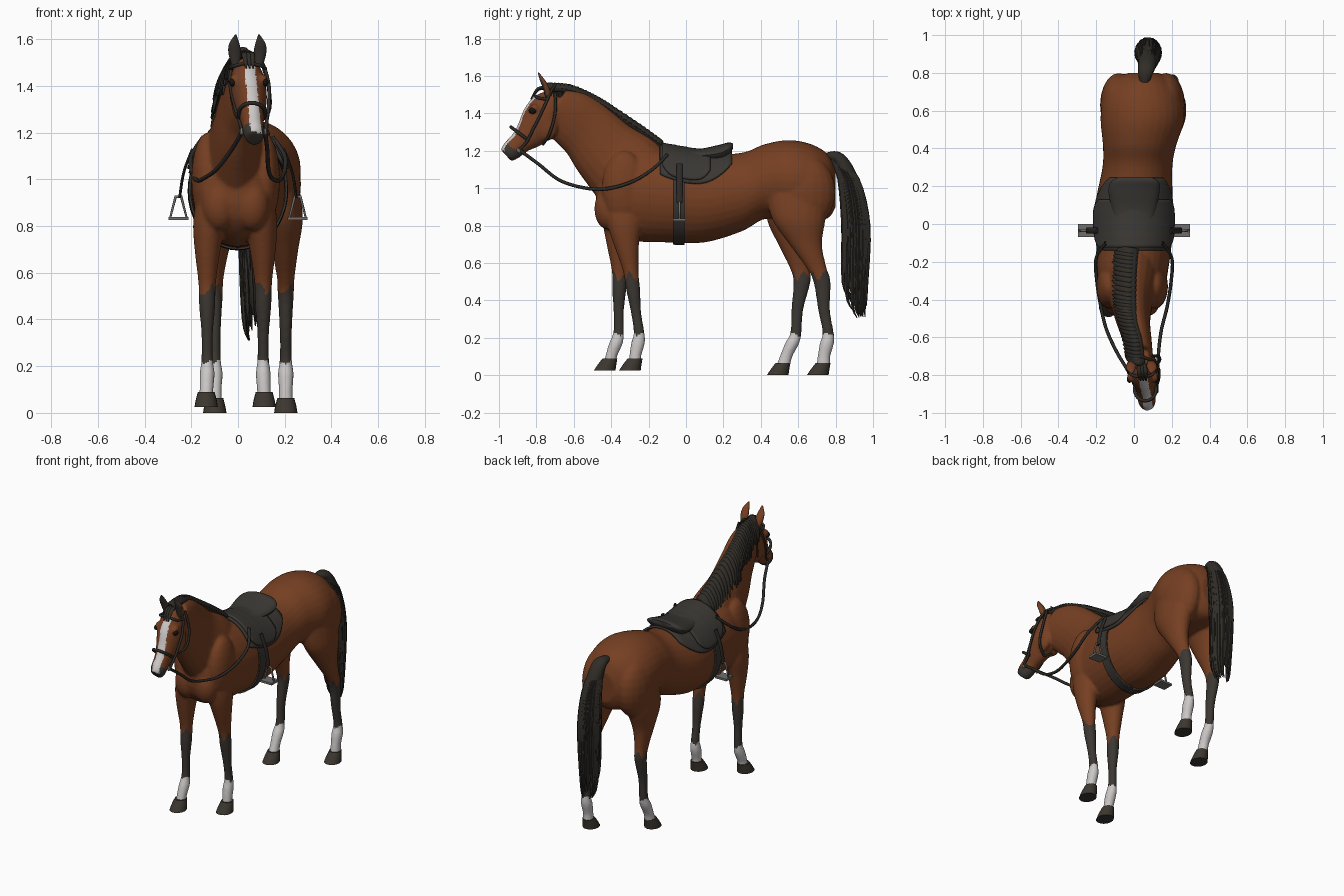
import bpy, bmesh, math, random
from mathutils import Vector, Matrix

random.seed(4)
cube = bpy.data.objects.get("Cube")
if cube:
    bpy.data.objects.remove(cube, do_unlink=True)

X, Y, Z = Vector((1, 0, 0)), Vector((0, 1, 0)), Vector((0, 0, 1))


def material(name, r, g, b, rough=0.8):
    mat = bpy.data.materials.new(name)
    mat.use_nodes = True
    mat.diffuse_color = (r, g, b, 1)
    shader = mat.node_tree.nodes["Principled BSDF"]
    shader.inputs["Base Color"].default_value = (r, g, b, 1)
    shader.inputs["Roughness"].default_value = rough
    return mat


coat = material("bay coat", 0.18, 0.05, 0.016)
points = material("dark points", 0.045, 0.038, 0.032)
white = material("white markings", 0.6, 0.57, 0.57)
hair = material("dark hair", 0.03, 0.026, 0.021)
leather = material("dark leather", 0.042, 0.038, 0.033)
bridle_leather = material("bridle leather", 0.026, 0.023, 0.02)
horn = material("hoof horn", 0.045, 0.037, 0.028)
metal = material("stirrup metal", 0.16, 0.155, 0.15, 0.4)
eye_dark = material("eye", 0.008, 0.007, 0.006, 0.3)


def spline(rows, steps):
    """Catmull-Rom interpolation of rows of numbers."""
    rows = [Vector(r) for r in rows]
    ext = [rows[0]] + rows + [rows[-1]]
    out = []
    for a, b, c, d in zip(ext, ext[1:], ext[2:], ext[3:]):
        for i in range(steps):
            t = i / steps
            out.append(0.5 * (2 * b + (c - a) * t + (2 * a - 5 * b + 4 * c - d) * t ** 2
                              + (3 * b - a - 3 * c + d) * t ** 3))
    return out + [rows[-1]]


def loft(bm, rows, side=X, axis=None, steps=5, sides=20):
    """Closed tube through rows of (x, y, z, half width, half depth)."""
    pts = spline(rows, steps)
    centres = [Vector(p[:3]) for p in pts]
    rings = []
    for i, p in enumerate(pts):
        along = axis or centres[min(i + 1, len(pts) - 1)] - centres[max(i - 1, 0)]
        up = along.cross(side).normalized()
        angles = [math.tau * k / sides for k in range(sides)]
        rings.append([bm.verts.new(centres[i] + side * p[3] * math.cos(a) + up * p[4] * math.sin(a))
                      for a in angles])
    for a, b in zip(rings, rings[1:]):
        for k in range(sides):
            n = (k + 1) % sides
            bm.faces.new((a[k], a[n], b[n], b[k]))
    bm.faces.new(rings[0])
    bm.faces.new(rings[-1])


def ball(bm, centre, radii):
    bmesh.ops.create_uvsphere(bm, u_segments=20, v_segments=12, radius=1,
                              matrix=Matrix.Translation(centre) @ Matrix.Diagonal((*radii, 1)))


def finish(name, bm, *mats):
    bmesh.ops.recalc_face_normals(bm, faces=bm.faces[:])
    mesh = bpy.data.meshes.new(name)
    bm.to_mesh(mesh)
    bm.free()
    obj = bpy.data.objects.new(name, mesh)
    bpy.context.collection.objects.link(obj)
    for m in mats:
        mesh.materials.append(m)
    mesh.shade_smooth()
    mesh.set_sharp_from_angle(angle=math.radians(50))
    return obj


def strap(name, path, radius, mat=bridle_leather, cyclic=False, steps=6):
    curve = bpy.data.curves.new(name, "CURVE")
    curve.dimensions = "3D"
    curve.bevel_depth = radius
    curve.bevel_resolution = 2
    pts = spline(path, steps)
    line = curve.splines.new("POLY")
    line.points.add(len(pts) - 1)
    for p, co in zip(line.points, pts):
        p.co = (*co, 1)
    line.use_cyclic_u = cyclic
    curve.materials.append(mat)
    obj = bpy.data.objects.new(name, curve)
    bpy.context.collection.objects.link(obj)


# Trunk, neck and head
body = bmesh.new()
trunk = [(-.01, -.48, .95, .05, .06), (-.01, -.455, .95, .11, .13), (-.01, -.38, .975, .165, .225),
         (-.01, -.25, .975, .19, .26), (0, -.1, .96, .2, .25), (0, .1, .945, .205, .235),
         (.018, .3, .98, .185, .21), (.03, .42, 1.035, .195, .2), (.045, .55, 1.04, .222, .217),
         (.045, .67, 1.03, .21, .205), (.047, .76, 1.01, .15, .17), (.05, .8, 1.0, .08, .1)]
loft(body, trunk, axis=Y, sides=32)
loft(body, [(-.01, -.2, .98, .14, .2), (-.01, -.3, 1.08, .14, .22), (-.01, -.42, 1.19, .108, .19),
            (0, -.52, 1.3, .086, .165), (.02, -.62, 1.38, .074, .15), (.037, -.7, 1.43, .064, .11)])
loft(body, [(.037, -.7, 1.5, .04, .045), (.04, -.735, 1.44, .07, .095), (.047, -.775, 1.365, .077, .108),
            (.055, -.825, 1.3, .064, .09), (.062, -.885, 1.245, .048, .062),
            (.068, -.935, 1.2, .047, .055), (.07, -.962, 1.175, .035, .042)])

# Legs and hooves: each left leg is the mirrored right leg set further back
front_rows = [(.124, -.405, .06, .03, .036), (.123, -.4, .1, .03, .032), (.12, -.375, .17, .032, .037),
              (.12, -.36, .23, .025, .029), (.12, -.36, .34, .025, .028), (.12, -.357, .46, .035, .038),
              (.12, -.355, .56, .038, .042), (.118, -.357, .7, .056, .068), (.11, -.35, .82, .07, .095),
              (.1, -.34, .95, .06, .1)]
hind_rows = [(.152, .52, .05, .032, .038), (.152, .535, .1, .03, .034), (.152, .567, .17, .034, .038),
             (.152, .588, .23, .026, .03), (.152, .595, .35, .026, .032), (.152, .62, .5, .034, .046),
             (.152, .607, .58, .038, .055), (.148, .58, .7, .058, .088), (.14, .575, .83, .085, .142),
             (.11, .6, .97, .1, .17)]
for part, mid, rows, lag, floor in (("front", -.012, front_rows, .13, .025),
                                    ("hind", .0525, hind_rows, .205, 0)):
    for name, s in (("right", -1), ("left", 1)):
        placed = [(mid + s * x, y + (lag * (.95 - z) / .86 if s > 0 else 0), z, w, h)
                  for x, y, z, w, h in rows]
        loft(body, placed, axis=Z)
        x, y = placed[0][:2]
        hoof = bmesh.new()
        loft(hoof, [(x, y - .03, floor, .05, .058), (x, y - .018, floor + .03, .045, .05),
                    (x, y - .002, floor + .064, .036, .04)], axis=Z, steps=3)
        finish(f"{part}_{name}_hoof", hoof, horn)

# Muscle masses
for s in (-1, 1):
    ball(body, (-.01 + s * .07, -.42, .89), (.075, .07, .11))
    ball(body, (-.01 + s * .12, -.33, 1.0), (.07, .12, .2))
    ball(body, (.045 + s * .125, .63, .98), (.1, .17, .2))
    ball(body, (.047 + s * .04, -.75, 1.33), (.035, .065, .08))
    ball(body, (.046 + s * .062, -.81, 1.425), (.02, .03, .025))
rough = finish("body", body)
remesh = rough.modifiers.new("Merge", "REMESH")
remesh.mode = "VOXEL"
remesh.voxel_size = .0085
soften = rough.modifiers.new("Soften", "SMOOTH")
soften.iterations = 6
graph = bpy.context.evaluated_depsgraph_get()
skin = bpy.data.meshes.new_from_object(rough.evaluated_get(graph))
rough.modifiers.clear()
rough.data = skin
skin.materials.clear()
for m in (coat, points, white):
    skin.materials.append(m)


def head_x(z):
    return .04 + (1.5 - z) * .1


# Coat markings: socks, dark lower legs, blaze and muzzle
for f in skin.polygons:
    c, n = f.center, f.normal
    jag = math.sin(70 * c.x + 90 * c.y)
    f.material_index = 0
    if c.z < .22 + .008 * jag:
        f.material_index = 2
    elif c.z < .53 + .025 * jag:
        f.material_index = 1
    elif c.y < -.74 and c.z > 1.1:
        blaze = n.dot(Vector((0, -.82, .57))) > .5 and abs(c.x - head_x(c.z) - .008) < .023
        if blaze and 1.19 < c.z < 1.49:
            f.material_index = 2
        elif -.57 * c.y - .82 * c.z > -.468:
            f.material_index = 1
skin.shade_smooth()

# Ears and eyes
for name, s in (("right", -1), ("left", 1)):
    ear = bmesh.new()
    ex = .04 + s * .05
    loft(ear, [(ex, -.735, 1.49, .018, .018), (ex + s * .004, -.75, 1.54, .027, .017),
               (ex + s * .006, -.77, 1.58, .022, .012), (ex, -.79, 1.618, .004, .003)], sides=14)
    ear = finish(name + "_ear", ear, coat, points)
    for f in ear.data.polygons:
        f.material_index = int(f.normal.y < -.3)
    eye = bmesh.new()
    ball(eye, (.046 + s * .07, -.82, 1.415), (.014, .021, .018))
    finish(name + "_eye", eye, eye_dark)

# Mane and forelock
mane = bmesh.new()
crest = spline([(.035, -.73, 1.535), (.02, -.62, 1.525), (-.008, -.5, 1.475), (-.015, -.4, 1.415),
                (-.012, -.25, 1.315), (-.005, -.14, 1.235)], 6)
loft(mane, [(*p, .024, .02) for p in crest], steps=1, sides=10)
for i, p in enumerate(crest):
    k = .75 + .3 * i / len(crest)
    run = (crest[min(i + 1, len(crest) - 1)] - crest[max(i - 1, 0)]).normalized()
    drop = random.uniform(.1, .17)
    tufts = [(.025, 0, -.005, .012, .008), (-.02, 0, .018, .021, .014),
             (-.075, .012, -.045, .02, .013), (-.105, .025, -drop, .004, .004)]
    loft(mane, [(p.x + k * a, p.y + b, p.z + c, w, h) for a, b, c, w, h in tufts], side=run,
         steps=4, sides=8)
for dx in (-.015, 0, .015):
    loft(mane, [(.04 + dx, -.74, 1.535, .01, .01), (.045 + dx, -.79, 1.53, .014, .01),
                (.05 + dx, -.83, 1.475, .003, .003)], sides=8)
finish("mane", mane, hair)

# Tail: a core and loose strands
tail = bmesh.new()
loft(tail, [(.055, .75, 1.17, .025, .02), (.065, .82, 1.155, .045, .035), (.075, .875, 1.02, .05, .055),
            (.075, .905, .8, .055, .06), (.075, .905, .58, .045, .055), (.075, .92, .42, .012, .02)])
for i in range(60):
    a = random.uniform(0, math.tau)
    u, v = math.cos(a), math.sin(a)
    tip = random.uniform(.3, .6)
    loft(tail, [(.06 + .02 * u, .79 + .02 * v, 1.165, .008, .008),
                (.075 + .045 * u, .868 + .05 * v, 1.05, .011, .011),
                (.075 + .062 * u, .908 + .068 * v, .8, .012, .012),
                (.075 + .05 * u, .903 + .062 * v, tip + .1, .01, .01),
                (.075 + .03 * u, .925 + .04 * v, tip, .002, .002)], steps=4, sides=6)
finish("tail", tail, hair)

# Saddle: layers wrapped round the trunk, and a seat
barrel = spline(trunk, 16)


def wrap(name, y0, y1, reach, offset, thick):
    bm = bmesh.new()
    grid = []
    for i in range(17):
        t = i / 16
        p = min(barrel, key=lambda q: abs(q[1] - (y0 + (y1 - y0) * t)))
        limit = math.radians(reach(t))
        angles = [limit * (k / 20 - 1) for k in range(41)]
        grid.append([bm.verts.new((p[0] + (p[3] + offset) * math.sin(a), y0 + (y1 - y0) * t,
                                   p[2] + (p[4] + offset) * math.cos(a))) for a in angles])
    for a, b in zip(grid, grid[1:]):
        for k in range(40):
            bm.faces.new((a[k], a[k + 1], b[k + 1], b[k]))
    obj = finish(name, bm, leather)
    shell = obj.modifiers.new("Thickness", "SOLIDIFY")
    shell.thickness = thick
    shell.offset = 0


wrap("saddle_pad", -.14, .245, lambda t: 73 - 30 * t ** 5 - 8 * (1 - t) ** 4, .01, .014)
wrap("saddle_flap", -.125, .13, lambda t: 68 - 14 * abs(2 * t - 1) ** 4, .022, .014)
wrap("girth", -.07, -.008, lambda t: 180, .006, .01)
seat = bmesh.new()
loft(seat, [(0, -.135, 1.195, .04, .025), (0, -.09, 1.2, .075, .037), (0, .05, 1.175, .11, .035),
            (0, .17, 1.185, .135, .045), (.005, .225, 1.208, .125, .036), (.005, .25, 1.225, .08, .015)],
     axis=Y)
finish("saddle_seat", seat, leather)

# Stirrups, bridle and reins on both sides
for name, s in (("right", -1), ("left", 1)):
    band = bmesh.new()
    loft(band, [(s * .195, -.035, 1.13, .016, .006), (s * .232, -.035, 1.03, .016, .006),
                (s * .25, -.035, .92, .016, .006)], side=Y, sides=8)
    finish(name + "_stirrup_leather", band, bridle_leather)
    c = s * .255
    strap(name + "_stirrup", [(c - .036, -.035, .832), (c - .012, -.035, .925), (c + .012, -.035, .925),
                              (c + .036, -.035, .832)], .007, metal, True, 1)
    tread = bmesh.new()
    bmesh.ops.create_cube(tread, size=1, matrix=Matrix.Translation((c, -.035, .832))
                          @ Matrix.Diagonal((.085, .07, .014, 1)))
    finish(name + "_stirrup_tread", tread, metal)
    bridle = {"cheek_strap": [(0, -.7, 1.55), (.058, -.725, 1.51), (.082, -.77, 1.41), (.072, -.82, 1.31),
                              (.058, -.85, 1.25), (.052, -.89, 1.205)],
              "browband": [(.074, -.745, 1.475), (.058, -.795, 1.485), (0, -.812, 1.5)],
              "throat_strap": [(.06, -.7, 1.51), (.08, -.7, 1.4), (.07, -.73, 1.29), (0, -.765, 1.235)]}
    for part, path in bridle.items():
        strap(f"{name}_{part}", [(head_x(z) + s * x, y, z) for x, y, z in path], .008)
    strap(name + "_rein", [(.066 + s * .05, -.885, 1.2), (.05 + s * .075, -.79, 1.13),
                           (.02 + s * .11, -.68, 1.045), (s * .145, -.56, 1.005), (s * .175, -.44, .995),
                           (s * .197, -.3, 1.03), (s * .2, -.18, 1.1), (s * .15, -.1, 1.18)], .009)
    bit = bmesh.new()
    ball(bit, (.066 + s * .05, -.89, 1.203), (.008, .016, .016))
    finish(name + "_bit_ring", bit, metal)
turns = [math.tau * k / 24 for k in range(24)]
strap("noseband", [(.06 + .057 * math.cos(a), -.878 - .058 * math.sin(a), 1.283 + .044 * math.sin(a))
                   for a in turns], .009, cyclic=True, steps=1)
